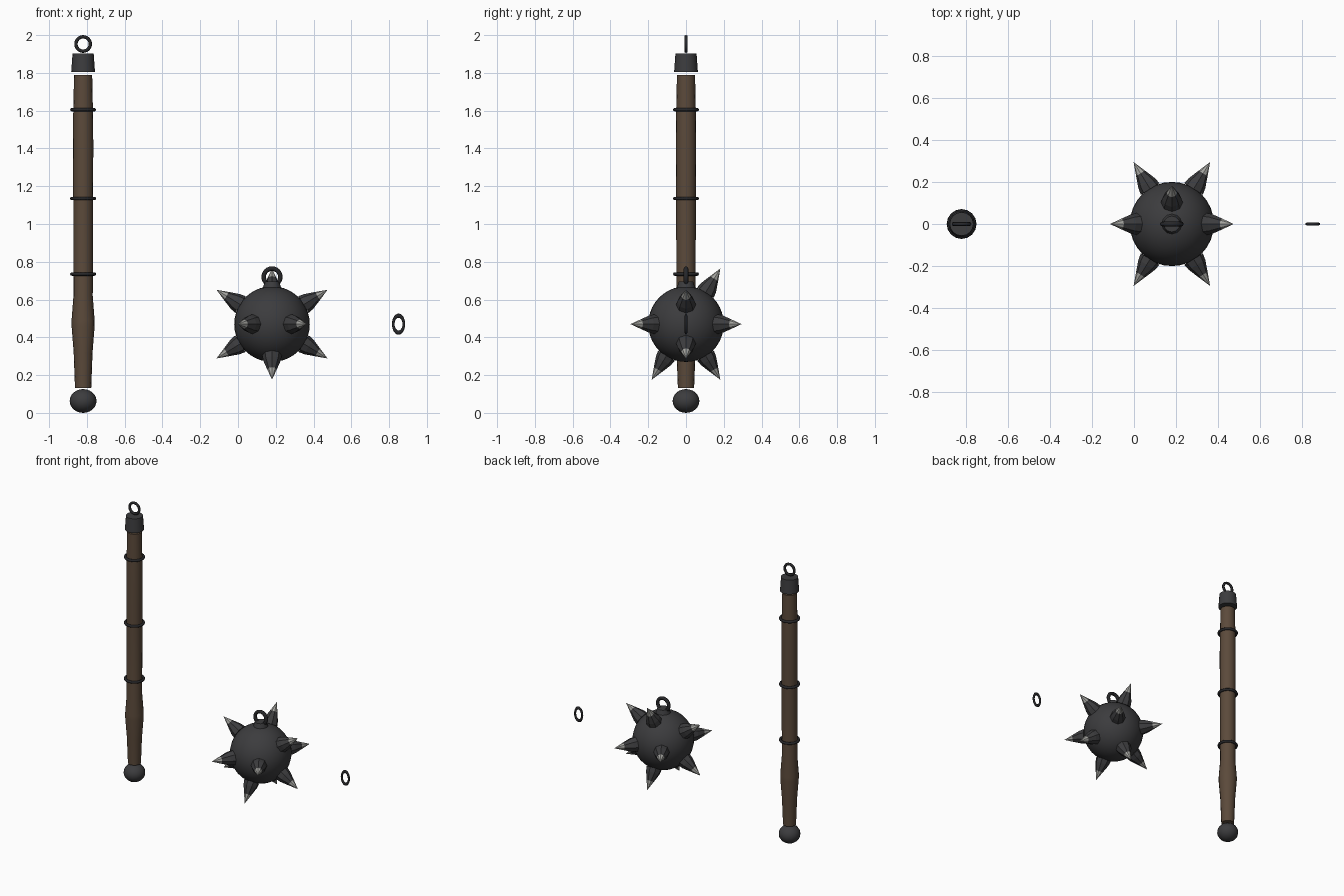
import bpy, bmesh, math
from mathutils import Vector, Matrix

if "Cube" in bpy.data.objects:
    bpy.data.objects.remove(bpy.data.objects["Cube"])


def material(name, r, g, b):
    m = bpy.data.materials.new(name)
    m.diffuse_color = (r, g, b, 1)
    m.use_nodes = True
    m.node_tree.nodes["Principled BSDF"].inputs["Base Color"].default_value = m.diffuse_color
    return m


IRON = material("iron", 0.045, 0.045, 0.048)
DARK = material("dark_iron", 0.02, 0.02, 0.022)
WOOD = material("wood", 0.105, 0.068, 0.043)
STEEL = material("steel", 0.36, 0.36, 0.34)


def finish(obj, name, mat, angle=None):
    obj.name = name
    obj.data.materials.append(mat)
    if angle is not None:
        bpy.ops.object.select_all(action='DESELECT')
        obj.select_set(True)
        bpy.context.view_layer.objects.active = obj
        bpy.ops.object.shade_smooth_by_angle(angle=math.radians(angle))
    return obj


def lathe(name, profile, sides, loc, mat, angle=None, direction=(0, 0, 1)):
    """Closed solid of revolution from (radius, height) pairs."""
    bm = bmesh.new()
    rings = []
    for r, z in profile:
        if r == 0:
            rings.append([bm.verts.new((0, 0, z))] * sides)
        else:
            rings.append([bm.verts.new((r * math.cos(t), r * math.sin(t), z))
                          for t in (2 * math.pi * i / sides for i in range(sides))])
    for a, b in zip(rings, rings[1:]):
        for i in range(sides):
            j = (i + 1) % sides
            bm.faces.new(list(dict.fromkeys((a[i], a[j], b[j], b[i]))))
    for ring in (rings[0], rings[-1]):
        if ring[0] is not ring[1]:
            bm.faces.new(ring)
    bmesh.ops.recalc_face_normals(bm, faces=bm.faces)
    me = bpy.data.meshes.new(name)
    bm.to_mesh(me)
    bm.free()
    obj = bpy.data.objects.new(name, me)
    bpy.context.collection.objects.link(obj)
    rot = Vector(direction).to_track_quat('Z', 'Y').to_matrix().to_4x4()
    obj.matrix_world = Matrix.Translation(loc) @ rot
    return finish(obj, name, mat, angle)


def ring(name, loc, outer, tube, upright=True, stretch=1.0):
    bpy.ops.mesh.primitive_torus_add(
        major_radius=outer - tube, minor_radius=tube, major_segments=24,
        minor_segments=8, location=loc,
        rotation=(math.pi / 2 if upright else 0, 0, 0))
    obj = bpy.context.object
    obj.scale.y = stretch
    return finish(obj, name, DARK, 60)


def sphere(name, loc, scale, segments, rings):
    bpy.ops.mesh.primitive_uv_sphere_add(segments=segments, ring_count=rings,
                                         radius=1, location=loc)
    obj = bpy.context.object
    obj.scale = scale
    return finish(obj, name, IRON, 40)


# Handle: pommel, wooden shaft, binding rings, end cap and eye ring
HX = -0.82
sphere("pommel", (HX, 0, 0.063), (0.071, 0.071, 0.063), 16, 12)
lathe("wooden_shaft", [(0.043, 0.132), (0.05, 0.32), (0.061, 0.46), (0.061, 0.49),
                       (0.051, 0.62), (0.052, 1.1), (0.054, 1.4), (0.053, 1.55),
                       (0.048, 1.788)],
      16, (HX, 0, 0), WOOD, 40)
for i, z in enumerate((0.735, 1.135, 1.605)):
    ring(f"binding_ring_{i + 1}", (HX, 0, z), 0.069, 0.009, upright=False)
lathe("end_cap", [(0.063, 1.804), (0.056, 1.902)], 16, (HX, 0, 0), IRON, 40)
ring("handle_eye", (HX, 0, 1.953), 0.047, 0.009)

# Spiked ball with its loop and collar
C = Vector((0.18, 0, 0.47))
sphere("ball", C, (0.2, 0.2, 0.2), 32, 20)
lathe("loop_collar", [(0.052, 0.65), (0.038, 0.695)], 12, (C.x, 0, 0), IRON, 40)
ring("ball_loop", (C.x, 0, 0.72), 0.056, 0.012)

# Eleven spikes on icosahedron directions; the front upper one is absent
PHI = (1 + math.sqrt(5)) / 2
dirs = []
for a in (-1, 1):
    for b in (-1, 1):
        dirs += [Vector((a * PHI, 0, b)), Vector((0, a, b * PHI)), Vector((a, b * PHI, 0))]
dirs = [d for d in dirs if not (d.x == 0 and d.y < 0 and d.z > 0)]
for i, d in enumerate(dirs):
    lathe(f"spike_{i + 1}", [(0.052, 0.196), (0.046, 0.228), (0.025, 0.283)],
          8, C, IRON, None, d)
    lathe(f"spike_tip_{i + 1}", [(0.025, 0.283), (0, 0.346)], 8, C, STEEL, None, d)

# Loose chain link
ring("chain_link", (0.85, 0, 0.47), 0.035, 0.007, stretch=1.6)
